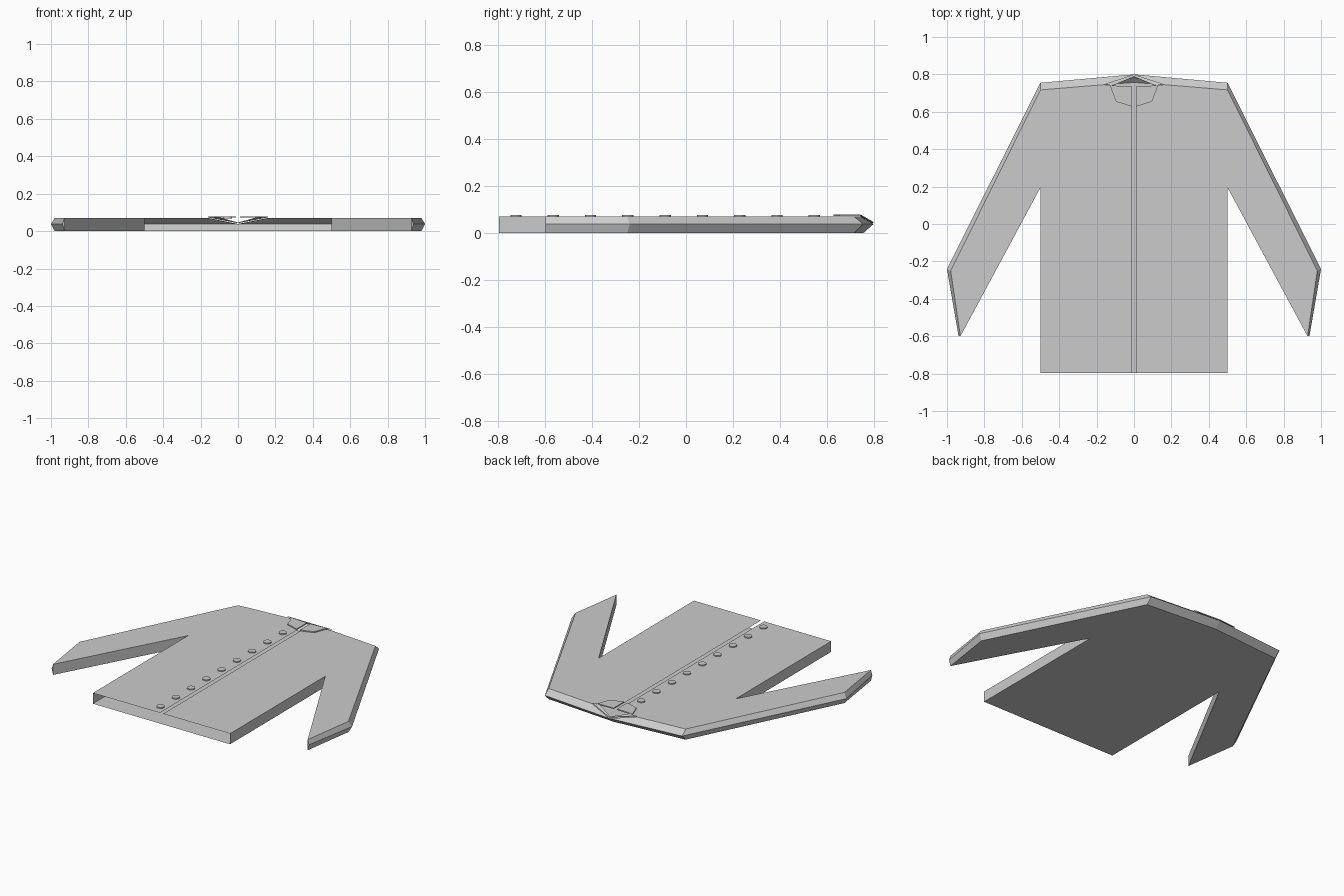
import bpy, bmesh

if "Cube" in bpy.data.objects:
    bpy.data.objects.remove(bpy.data.objects["Cube"])

TOP, MID, GAP = 0.07, 0.038, 0.012


def half_object(name, faces, thickness=0):
    """Build the +x half from face loops, then mirror it across x = 0."""
    bm = bmesh.new()
    for f in faces:
        bm.faces.new([bm.verts.new(p) for p in f])
    bmesh.ops.remove_doubles(bm, verts=bm.verts, dist=1e-4)
    bmesh.ops.recalc_face_normals(bm, faces=bm.faces)
    if bm.faces[:][0].normal.z < 0:
        bmesh.ops.reverse_faces(bm, faces=bm.faces)
    me = bpy.data.meshes.new(name)
    bm.to_mesh(me)
    bm.free()
    ob = bpy.data.objects.new(name, me)
    bpy.context.collection.objects.link(ob)
    if thickness:
        s = ob.modifiers.new("thickness", 'SOLIDIFY')
        s.thickness = thickness
        s.offset = -1
    ob.modifiers.new("mirror", 'MIRROR')
    return ob


def at(points, z):
    return [(x, y, z) for x, y in points]


# Shared outline: hem corner, armpit, cuff, shoulder
under = [(0.5, -0.797), (0.5, 0.195), (0.928, -0.6)]
inset = [(0.928, -0.6), (0.98, -0.25), (0.5, 0.717)]
ridge = [(0.938, -0.6), (1.0, -0.24), (0.5, 0.755)]

# Front panel with neck cut-out, and back panel
front = at([(GAP, -0.797)] + under + inset[1:] +
           [(0.16, 0.745), (0.12, 0.74), (0.09, 0.665), (GAP, 0.635)], TOP)
back = at([(0, -0.797)] + under + inset[1:] + [(0, 0.757)], 0)
faces = [front, back]

# Straight side and underarm walls
for a, b in zip(under, under[1:]):
    faces.append([(*a, 0), (*b, 0), (*b, TOP), (*a, TOP)])

# Ridged cuff and outer sleeve, above and below the seam
for z in (TOP, 0):
    for i in range(2):
        faces.append([(*inset[i], z), (*inset[i + 1], z),
                      (*ridge[i + 1], MID), (*ridge[i], MID)])
faces.append([(*inset[0], 0), (*ridge[0], MID), (*inset[0], TOP)])

# Shoulder slopes, leaving the neck open on the upper side
faces.append([(0.5, 0.717, TOP), (0.16, 0.745, TOP), (0, 0.8, MID), (0.5, 0.755, MID)])
faces.append([(0.5, 0.717, 0), (0, 0.757, 0), (0, 0.8, MID), (0.5, 0.755, MID)])
half_object("cardigan_body", faces)

# Collar flaps on the front
half_object("collar_flaps", [at([(GAP, 0.628), (0.097, 0.655), (0.13, 0.745),
                                 (0.11, 0.74), (GAP, 0.735)], 0.079)], 0.007)

# Collar band running back to the neck seam
half_object("collar_band", [[(0.16, 0.747, 0.077), (0, 0.8, 0.046),
                             (0, 0.788, 0.046), (0.11, 0.742, 0.077)]], 0.004)

# Row of buttons
for i in range(9):
    bpy.ops.mesh.primitive_cylinder_add(vertices=16, radius=0.024, depth=0.009,
                                        location=(-0.057, 0.547 - i * 0.159, 0.0725))
    bpy.context.object.name = f"button_{i + 1}"
